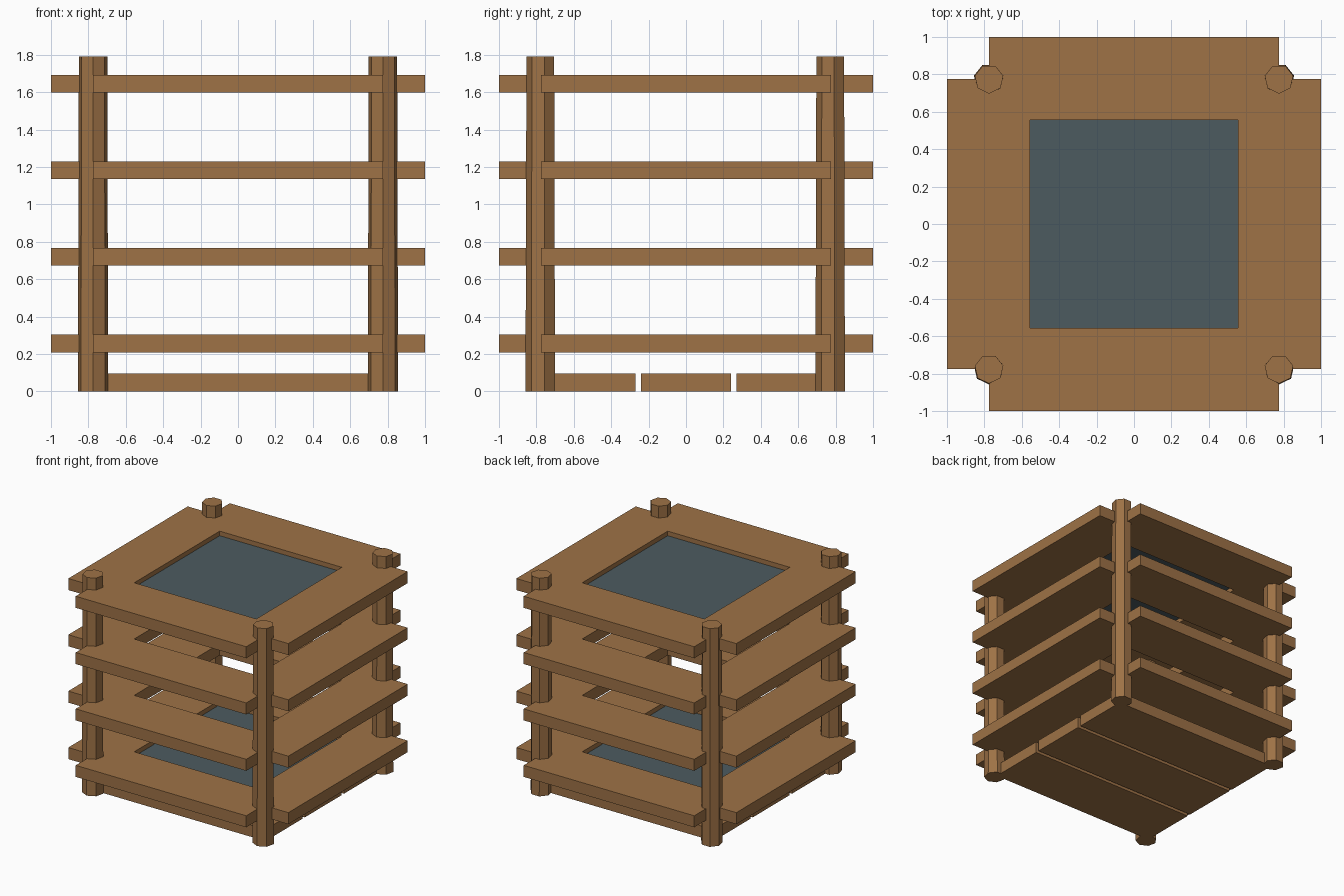
import bpy
import bmesh
from math import sin, cos, tau

cube = bpy.data.objects.get("Cube")
if cube:
    bpy.data.objects.remove(cube, do_unlink=True)


def material(name, rgb):
    mat = bpy.data.materials.new(name)
    mat.use_nodes = True
    mat.diffuse_color = (*rgb, 1)
    mat.node_tree.nodes["Principled BSDF"].inputs["Base Color"].default_value = (*rgb, 1)
    return mat


wood = material("warm wood", (0.342, 0.168, 0.061))
slate = material("slate grey", (0.073, 0.105, 0.117))


def add_object(name, bm, mat):
    bmesh.ops.recalc_face_normals(bm, faces=bm.faces)
    mesh = bpy.data.meshes.new(name)
    bm.to_mesh(mesh)
    bm.free()
    mesh.materials.append(mat)
    obj = bpy.data.objects.new(name, mesh)
    bpy.context.collection.objects.link(obj)
    return obj


def box(name, center, size, mat):
    bm = bmesh.new()
    bmesh.ops.create_cube(bm, size=1)
    bmesh.ops.scale(bm, verts=bm.verts, vec=size)
    bmesh.ops.translate(bm, verts=bm.verts, vec=center)
    return add_object(name, bm, mat)


def post(name, x, y, height, r_bottom, r_top, sides=7):
    # Slightly tapered pole with one corner pointing to the front
    bm = bmesh.new()
    rings = []
    for z, r in ((0, r_bottom), (height, r_top)):
        angles = [tau * i / sides for i in range(sides)]
        rings.append([bm.verts.new((x + r * sin(a), y - r * cos(a), z)) for a in angles])
    low, high = rings
    bm.faces.new(low)
    bm.faces.new(high)
    for i in range(sides):
        j = (i + 1) % sides
        bm.faces.new((low[i], low[j], high[j], high[i]))
    return add_object(name, bm, wood)


CORNER = 0.775      # post centres and board half length
INNER = 0.555       # half width of the square opening
THICK = 0.095
LEVELS = (0.256, 0.72, 1.183, 1.645)

# Corner posts
for y, depth in ((-CORNER, "front"), (CORNER, "back")):
    for x, side in ((-CORNER, "right"), (CORNER, "left")):
        post(f"{depth}_{side}_post", x, y, 1.79, 0.083, 0.078)

# Four boards around the opening on each level
mid, depth = (1 + INNER) / 2, 1 - INNER
for n, z in enumerate(LEVELS, 1):
    for s, end, side in ((-1, "front", "right"), (1, "back", "left")):
        box(f"{end}_board_{n}", (0, s * mid, z), (2 * CORNER, depth, THICK), wood)
        box(f"{side}_board_{n}", (s * mid, 0, z), (depth, 2 * CORNER, THICK), wood)

# Panels closing the lowest and highest openings
for name, z in (("lower_panel", LEVELS[0]), ("upper_panel", LEVELS[-1])):
    box(name, (0, 0, z), (2 * INNER, 2 * INNER, 0.02), slate)

# Floor planks
for i, name in enumerate(("front", "middle", "back")):
    box(f"{name}_floor_plank", (0, (i - 1) * 0.51, THICK / 2), (2 * CORNER, 0.48, THICK), wood)
